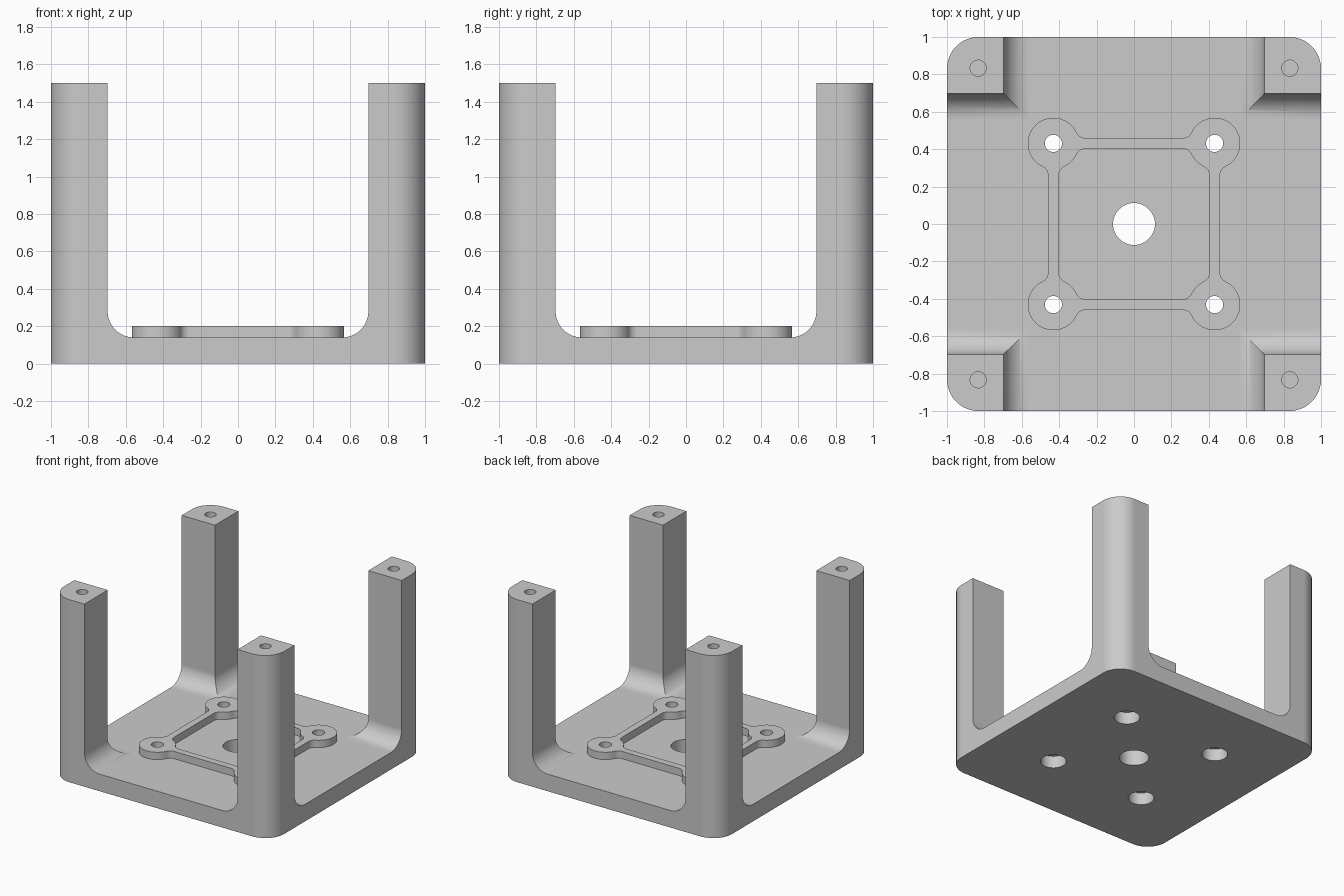
import bpy, bmesh, math
from mathutils import Matrix

cube = bpy.data.objects.get("Cube")
if cube:
    bpy.data.objects.remove(cube, do_unlink=True)

HEIGHT, FLOOR = 1.5, 0.14
POST_INNER, FILLET = 0.697, 0.14
CORNER, POST_HOLE = 0.17, 0.833
MOUNT = 0.431                      # mounting hole offset
BOSS, BAR, BLEND = 0.137, 0.028, 0.055


def arc(cx, cy, r, start, end, n=16):
    """Points along an arc, angles in degrees."""
    angles = [math.radians(start + (end - start) * i / n) for i in range(n + 1)]
    return [(cx + r * math.cos(a), cy + r * math.sin(a)) for a in angles]


def prism(name, points, low, high, matrix=Matrix()):
    """Closed outline extruded from low to high."""
    bm = bmesh.new()
    outline = []
    for p in points:
        if not outline or math.dist(p, outline[-1]) > 1e-4:
            outline.append(p)
    if math.dist(outline[0], outline[-1]) < 1e-4:
        outline.pop()
    face = bm.faces.new([bm.verts.new((x, y, low)) for x, y in outline])
    result = bmesh.ops.extrude_face_region(bm, geom=[face])
    top = [v for v in result["geom"] if isinstance(v, bmesh.types.BMVert)]
    bmesh.ops.translate(bm, verts=top, vec=(0, 0, high - low))
    bmesh.ops.recalc_face_normals(bm, faces=bm.faces)
    bm.transform(matrix)
    mesh = bpy.data.meshes.new(name)
    bm.to_mesh(mesh)
    bm.free()
    obj = bpy.data.objects.new(name, mesh)
    bpy.context.collection.objects.link(obj)
    return obj


def combine(target, other, operation):
    """Apply a boolean and remove the helper."""
    mod = target.modifiers.new("combine", "BOOLEAN")
    mod.operation, mod.solver, mod.object = operation, "EXACT", other
    bpy.context.view_layer.objects.active = target
    bpy.ops.object.modifier_apply(modifier=mod.name)
    bpy.data.objects.remove(other, do_unlink=True)


def drill(target, x, y, r, low, high):
    hole = prism("hole_cutter", arc(x, y, r, 0, 360, 48), low, high)
    combine(target, hole, "DIFFERENCE")


def four_fold(corner):
    """Repeat one corner of an outline around the centre, clockwise."""
    points = []
    for k in range(4):
        c, s = round(math.cos(k * math.pi / 2)), round(math.sin(k * math.pi / 2))
        points += [(x * c + y * s, y * c - x * s) for x, y in corner]
    return points


# Rounded block that becomes base plate and posts
inset = 1 - CORNER
bracket = prism("bracket", four_fold(arc(inset, inset, CORNER, 90, 0)), 0, HEIGHT)

# Two crossing filleted channels leave the four posts standing
edge = POST_INNER - FILLET
right = arc(edge, FLOOR + FILLET, FILLET, -90, 0) + [(POST_INNER, HEIGHT + 0.2)]
channel = right + [(-x, z) for x, z in reversed(right)]
upright = Matrix.Rotation(math.pi / 2, 4, "X")
for turn in (0, math.pi / 2):
    cutter = prism("channel_cutter", channel, -1.2, 1.2,
                   Matrix.Rotation(turn, 4, "Z") @ upright)
    combine(bracket, cutter, "DIFFERENCE")

# Raised mounting frame: round bosses blended into narrow bars
reach = math.sqrt((BOSS + BLEND) ** 2 - (BAR + BLEND) ** 2)
t = math.degrees(math.atan2(BAR + BLEND, reach))
near, out, inn = MOUNT - reach, MOUNT + BAR + BLEND, MOUNT - BAR - BLEND
outer = (arc(near, out, BLEND, -90, -t, 8)
         + arc(MOUNT, MOUNT, BOSS, 180 - t, -90 + t, 40)
         + arc(out, near, BLEND, 90 + t, 180, 8))
inner = (arc(near, inn, BLEND, 90, t, 8)
         + arc(MOUNT, MOUNT, BOSS, 180 + t, 270 - t, 10)
         + arc(inn, near, BLEND, 90 - t, 0, 8))
frame = prism("mounting_frame", four_fold(outer), 0.12, 0.2)
combine(frame, prism("frame_cutter", four_fold(inner), 0, 0.4), "DIFFERENCE")
combine(bracket, frame, "UNION")

# Centre hole, counterbored mounting holes and blind holes in the post tops
drill(bracket, 0, 0, 0.112, -0.1, 0.4)
for sx in (-1, 1):
    for sy in (-1, 1):
        drill(bracket, sx * MOUNT, sy * MOUNT, 0.046, -0.1, 0.4)
        drill(bracket, sx * MOUNT, sy * MOUNT, 0.097, -0.1, 0.1)
        drill(bracket, sx * POST_HOLE, sy * POST_HOLE, 0.043, HEIGHT - 0.4, HEIGHT + 0.1)

# Single grey finish
grey = bpy.data.materials.new("plain_grey")
grey.use_nodes = True
colour = (0.6, 0.6, 0.6, 1)
grey.diffuse_color = colour
grey.node_tree.nodes["Principled BSDF"].inputs["Base Color"].default_value = colour
bracket.data.materials.clear()
bracket.data.materials.append(grey)

# Smooth rounds, crisp edges
bpy.ops.object.select_all(action="DESELECT")
bracket.select_set(True)
bpy.context.view_layer.objects.active = bracket
bpy.ops.object.shade_smooth_by_angle(angle=math.radians(30))
weighted = bracket.modifiers.new("weighted_normals", "WEIGHTED_NORMAL")
weighted.keep_sharp = True
